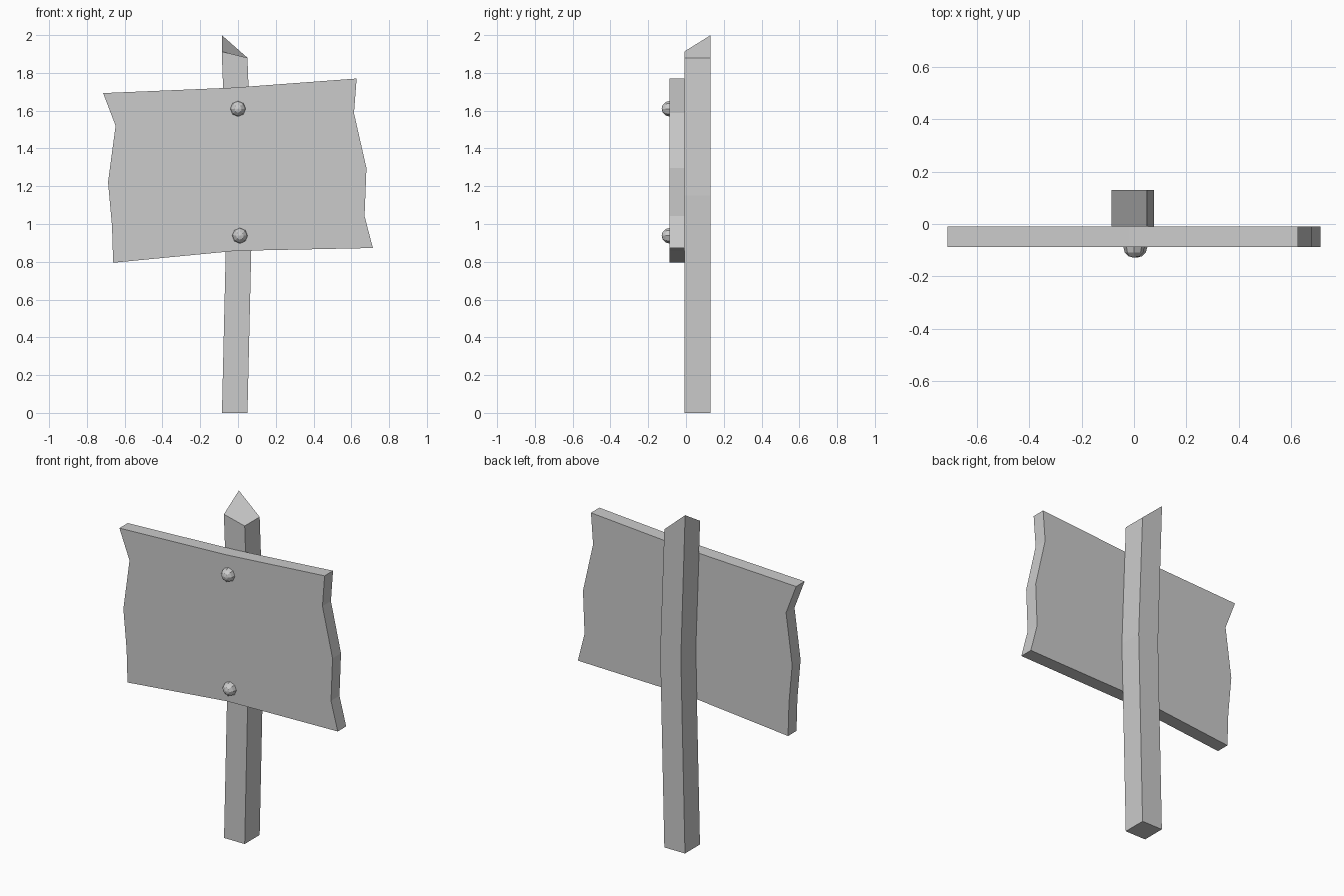
import bpy, bmesh, math
from mathutils import Matrix

if "Cube" in bpy.data.objects:
    bpy.data.objects.remove(bpy.data.objects["Cube"])


def finish(bm, name):
    bmesh.ops.recalc_face_normals(bm, faces=bm.faces[:])
    mesh = bpy.data.meshes.new(name)
    bm.to_mesh(mesh)
    bm.free()
    obj = bpy.data.objects.new(name, mesh)
    bpy.context.collection.objects.link(obj)
    return obj


# Board: ragged outline (x, z) extruded in depth
outline = [(-0.714, 1.693), (-0.02, 1.722), (0.628, 1.77), (0.614, 1.587),
           (0.68, 1.296), (0.67, 1.042), (0.714, 0.873), (-0.01, 0.858),
           (-0.661, 0.795), (-0.667, 0.99), (-0.688, 1.222), (-0.648, 1.52)]
BOARD_FRONT, BOARD_BACK = -0.088, -0.009
bm = bmesh.new()
face = bm.faces.new([bm.verts.new((x, BOARD_FRONT, z)) for x, z in outline])
ext = bmesh.ops.extrude_face_region(bm, geom=[face])
bmesh.ops.translate(bm, vec=(0, BOARD_BACK - BOARD_FRONT, 0),
                    verts=[v for v in ext["geom"] if isinstance(v, bmesh.types.BMVert)])
finish(bm, "sign_board")

# Post: slightly bowed square section, slanted tip highest at the back left
# each ring: left x, right x, z of front-left, front-right, back-right, back-left
rings = [(-0.085, 0.05, (0, 0, 0, 0)),
         (-0.058, 0.077, (1.15,) * 4),
         (-0.086, 0.05, (1.913, 1.88, 1.88, 2.0))]
POST_FRONT, POST_BACK = -0.009, 0.131
bm = bmesh.new()
loops = []
for left, right, zs in rings:
    xy = [(left, POST_FRONT), (right, POST_FRONT), (right, POST_BACK), (left, POST_BACK)]
    loops.append([bm.verts.new((x, y, z)) for (x, y), z in zip(xy, zs)])
for a, b in zip(loops, loops[1:]):
    for i in range(4):
        j = (i + 1) % 4
        bm.faces.new((a[i], a[j], b[j], b[i]))
bm.faces.new(loops[0])
bm.faces.new(loops[-1])
finish(bm, "post")


# Nail heads: low-poly half domes on the board front
def nail(name, x, z, radius=0.041):
    bm = bmesh.new()
    bmesh.ops.create_uvsphere(bm, u_segments=8, v_segments=6, radius=radius)
    bmesh.ops.delete(bm, geom=[v for v in bm.verts if v.co.z < -1e-4], context='VERTS')
    bm.transform(Matrix.Translation((x, BOARD_FRONT, z)) @ Matrix.Rotation(math.radians(90), 4, 'X'))
    # face normals outward along -y
    bmesh.ops.holes_fill(bm, edges=[e for e in bm.edges if e.is_boundary], sides=0)
    finish(bm, name)


nail("upper_nail", 0.0, 1.61)
nail("lower_nail", 0.01, 0.938)
